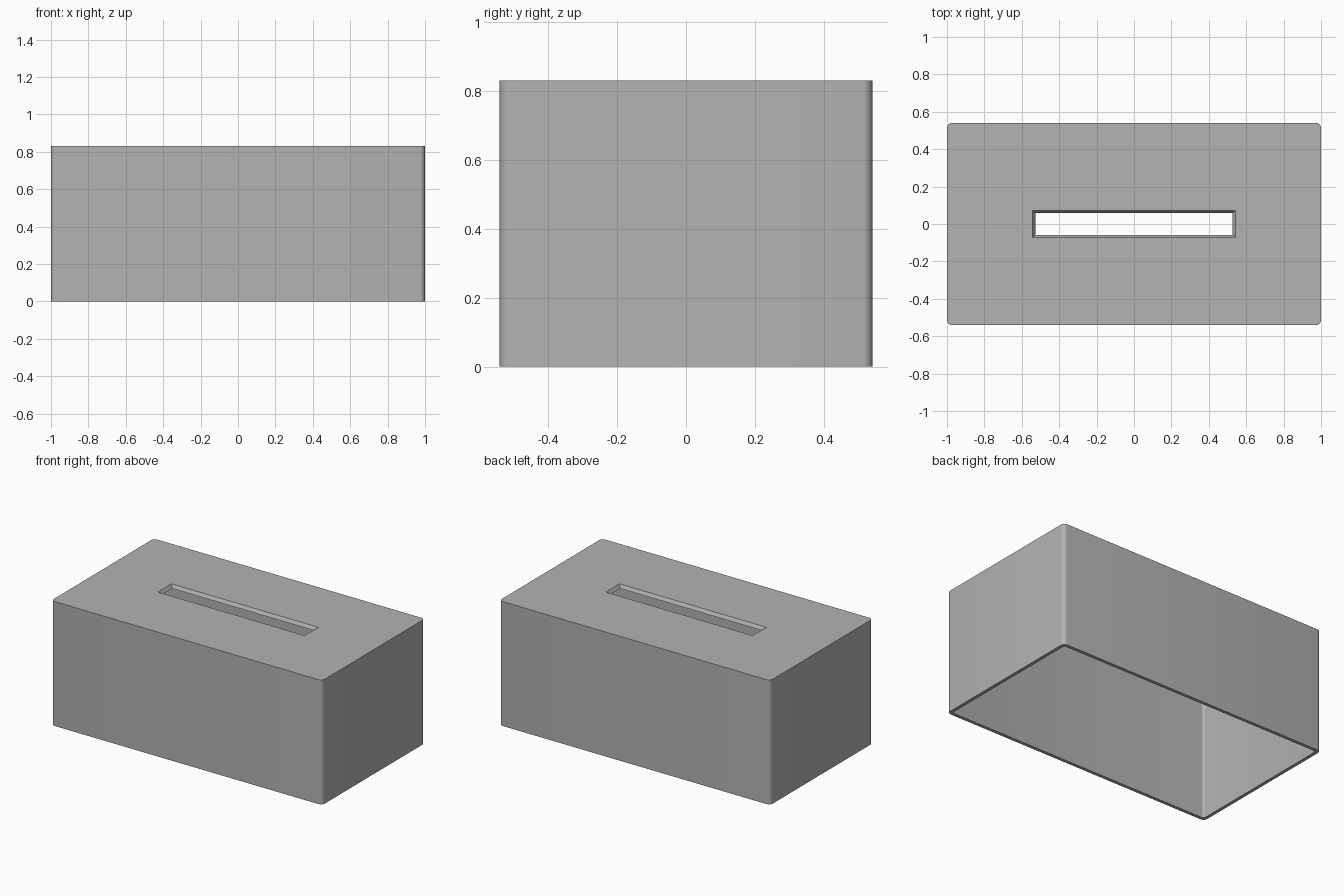
import bpy, bmesh, math

old = bpy.data.objects.get("Cube")
if old:
    bpy.data.objects.remove(old, do_unlink=True)

HALF_X, HALF_Y, HEIGHT = 1.0, 0.541, 0.83
WALL, RADIUS = 0.022, 0.028


def add_ring(bm, hx, hy, z, radius=0.0, steps=6):
    """Closed rectangular edge loop, with rounded corners if radius > 0."""
    verts = []
    for i, (sx, sy) in enumerate([(1, 1), (-1, 1), (-1, -1), (1, -1)]):
        cx, cy = sx * (hx - radius), sy * (hy - radius)
        count = steps if radius else 0
        for k in range(count + 1):
            a = math.pi / 2 * (i + k / max(count, 1))
            verts.append(bm.verts.new((cx + radius * math.cos(a), cy + radius * math.sin(a), z)))
    return [bm.edges.new((v, verts[(n + 1) % len(verts)])) for n, v in enumerate(verts)]


# Hollow cover: outer wall, top, tapered slot, inner ceiling, inner wall, rim
bm = bmesh.new()
inner = (HALF_X - WALL, HALF_Y - WALL)
rings = [
    add_ring(bm, HALF_X, HALF_Y, 0, RADIUS),
    add_ring(bm, HALF_X, HALF_Y, HEIGHT, RADIUS),
    add_ring(bm, 0.542, 0.072, HEIGHT),
    add_ring(bm, 0.527, 0.058, HEIGHT - WALL),
    add_ring(bm, *inner, HEIGHT - WALL, RADIUS - 0.012),
    add_ring(bm, *inner, 0, RADIUS - 0.012),
]
for a, b in zip(rings, rings[1:] + rings[:1]):
    bmesh.ops.bridge_loops(bm, edges=a + b)
bmesh.ops.recalc_face_normals(bm, faces=bm.faces)

mesh = bpy.data.meshes.new("box_cover")
bm.to_mesh(mesh)
bm.free()
cover = bpy.data.objects.new("box_cover", mesh)
bpy.context.collection.objects.link(cover)

# Plain grey finish
grey = bpy.data.materials.new("plain_grey")
grey.use_nodes = True
colour = (0.45, 0.45, 0.45, 1)
grey.diffuse_color = colour
grey.node_tree.nodes["Principled BSDF"].inputs["Base Color"].default_value = colour
mesh.materials.append(grey)

# Smooth corners, sharp edges
bpy.context.view_layer.objects.active = cover
cover.select_set(True)
bpy.ops.object.shade_smooth_by_angle(angle=math.radians(30))
